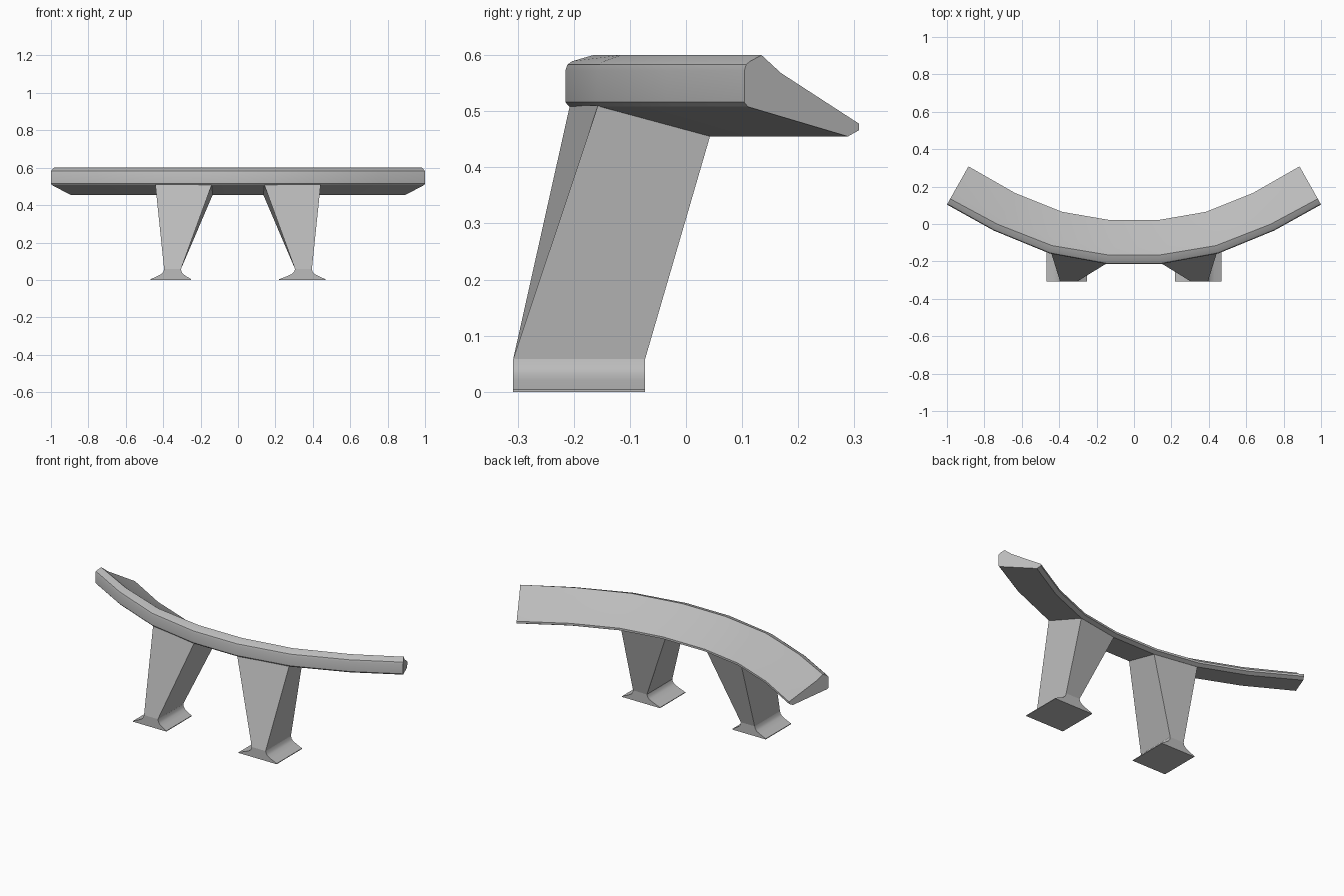
import bpy, math
from mathutils import Vector

if "Cube" in bpy.data.objects:
    bpy.data.objects.remove(bpy.data.objects["Cube"], do_unlink=True)

grey = bpy.data.materials.new("stone grey")
grey.use_nodes = True
colour = (0.5, 0.5, 0.5, 1)
grey.diffuse_color = colour
grey.node_tree.nodes["Principled BSDF"].inputs["Base Color"].default_value = colour


def loft(name, rings, angle):
    """Join equal closed rings into a capped solid."""
    n = len(rings[0])
    verts = [v for ring in rings for v in ring]
    faces = [(r * n + i, r * n + (i + 1) % n, (r + 1) * n + (i + 1) % n, (r + 1) * n + i)
             for r in range(len(rings) - 1) for i in range(n)]
    faces += [tuple(range(n))[::-1], tuple(range(len(verts) - n, len(verts)))]
    mesh = bpy.data.meshes.new(name)
    mesh.from_pydata(verts, [], faces)
    mesh.materials.append(grey)
    obj = bpy.data.objects.new(name, mesh)
    bpy.context.collection.objects.link(obj)
    bpy.ops.object.select_all(action='DESELECT')
    obj.select_set(True)
    bpy.context.view_layer.objects.active = obj
    bpy.ops.object.mode_set(mode='EDIT')
    bpy.ops.mesh.select_all(action='SELECT')
    bpy.ops.mesh.normals_make_consistent(inside=False)
    bpy.ops.object.mode_set(mode='OBJECT')
    bpy.ops.object.shade_smooth_by_angle(angle=math.radians(angle))
    return obj


# Plan stations of the curved seat: front edge and back edge, centre to end
stations = [((0.14, -0.215), (0.135, 0.022)), ((0.45, -0.158), (0.385, 0.065)),
            ((0.75, -0.035), (0.635, 0.165)), ((1.0, 0.104), (0.885, 0.308))]


def section(front, back, ridge):
    """Seat cross-section: share of the depth, height."""
    shape = [(0.03, 0.508), (0, 0.516), (0, 0.572), (0.015, 0.583), (0.05, 0.589),
             (ridge, 0.6), (ridge + 0.17, 0.568), (1, 0.478), (1, 0.466), (0.905, 0.455)]
    f, b = Vector(front), Vector(back)
    return [(*f.lerp(b, t), z) for t, z in shape]


half = [section(f, b, 0.21 - 0.02 * i) for i, (f, b) in enumerate(stations)]
mirrored = [[(-x, y, z) for x, y, z in ring] for ring in half]
loft("curved_seat", mirrored[::-1] + half, 25)

# Legs lean from the feet up to the underside of the seat
FRONT, BACK, NECK = -0.308, -0.073, 0.058


def leg(side, name, inner_foot):
    def rect(x0, x1, z):
        return [(side * x0, FRONT, z), (side * x1, FRONT, z),
                (side * x1, BACK, z), (side * x0, BACK, z)]

    top = [(side * x, y, z) for x, y, z in
           ((0.14, -0.207, 0.51), (0.442, -0.157, 0.51), (0.39, 0.043, 0.456), (0.135, 0.0, 0.456))]
    loft(name + "_leg", [rect(0.305, 0.395, NECK), top], 20)

    # Flared foot with a concave curve
    flare = [(1, 0), (1, 0.004), (0.5, 0.02), (0.19, 0.032), (0.06, 0.043), (0, NECK)]
    rings = [rect(0.305 - t * (0.305 - inner_foot), 0.395 + t * 0.072, z) for t, z in flare]
    loft(name + "_foot", rings, 40)


leg(1, "left", 0.22)
leg(-1, "right", 0.25)
